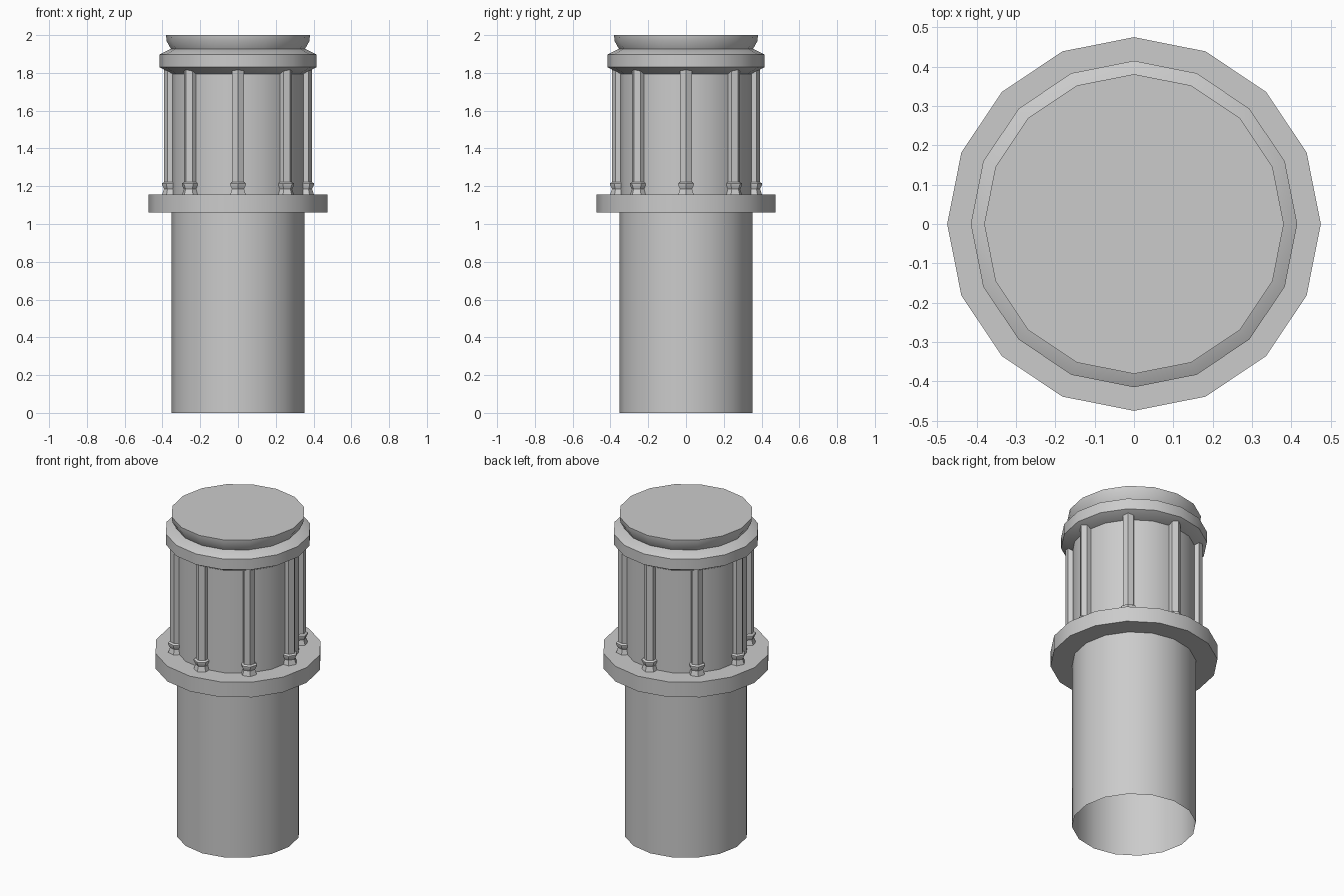
import bpy, bmesh, math

cube = bpy.data.objects.get("Cube")
if cube:
    bpy.data.objects.remove(cube, do_unlink=True)

grey = bpy.data.materials.new("plain_grey")
grey.use_nodes = True
colour = (0.6, 0.6, 0.6, 1)
grey.diffuse_color = colour
grey.node_tree.nodes["Principled BSDF"].inputs["Base Color"].default_value = colour


def lathe(name, profile, sides, centre=(0, 0), turn=0, cap_bottom=True, cap_top=True):
    """Revolve a list of (radius, height) points, bottom to top."""
    bm = bmesh.new()
    rings = []
    for r, z in profile:
        angles = [turn + math.tau * i / sides for i in range(sides)]
        rings.append([bm.verts.new((centre[0] + r * math.cos(a),
                                    centre[1] + r * math.sin(a), z)) for a in angles])
    for low, high in zip(rings, rings[1:]):
        for i in range(sides):
            j = (i + 1) % sides
            bm.faces.new((low[i], low[j], high[j], high[i]))
    if cap_bottom:
        bm.faces.new(rings[0][::-1])
    if cap_top:
        bm.faces.new(rings[-1])
    mesh = bpy.data.meshes.new(name)
    bm.to_mesh(mesh)
    bm.free()
    mesh.materials.append(grey)
    obj = bpy.data.objects.new(name, mesh)
    bpy.context.collection.objects.link(obj)
    bpy.ops.object.select_all(action="DESELECT")
    obj.select_set(True)
    bpy.context.view_layer.objects.active = obj
    bpy.ops.object.shade_smooth_by_angle(angle=math.radians(30))
    return obj


SIDES = 16

# Hollow lower shaft, open underneath
lathe("lower_shaft", [(0.352, 0), (0.352, 1.06)], SIDES, cap_bottom=False, cap_top=False)

# Wide collar and the drum above it
lathe("collar", [(0.475, 1.06), (0.475, 1.155)], SIDES)
lathe("upper_drum", [(0.352, 1.155), (0.352, 1.81)], SIDES, cap_bottom=False, cap_top=False)

# Cornice ring and flared cap
lathe("cornice", [(0.352, 1.795), (0.415, 1.83), (0.415, 1.897), (0.355, 1.927)], SIDES)
lathe("cap", [(0.355, 1.927), (0.378, 1.968), (0.381, 2.0)], SIDES, cap_bottom=False)

# Eight slim hexagonal columns with waisted feet
foot = [(0.047, 1.155), (0.037, 1.185), (0.048, 1.207), (0.048, 1.215), (0.036, 1.222)]
for i in range(8):
    a = math.tau * i / 8
    spot = (0.355 * math.cos(a), 0.355 * math.sin(a))
    lathe(f"column_{i + 1}", [(0.036, 1.2), (0.036, 1.82)], 6, spot, a)
    lathe(f"column_foot_{i + 1}", foot, 6, spot, a)
